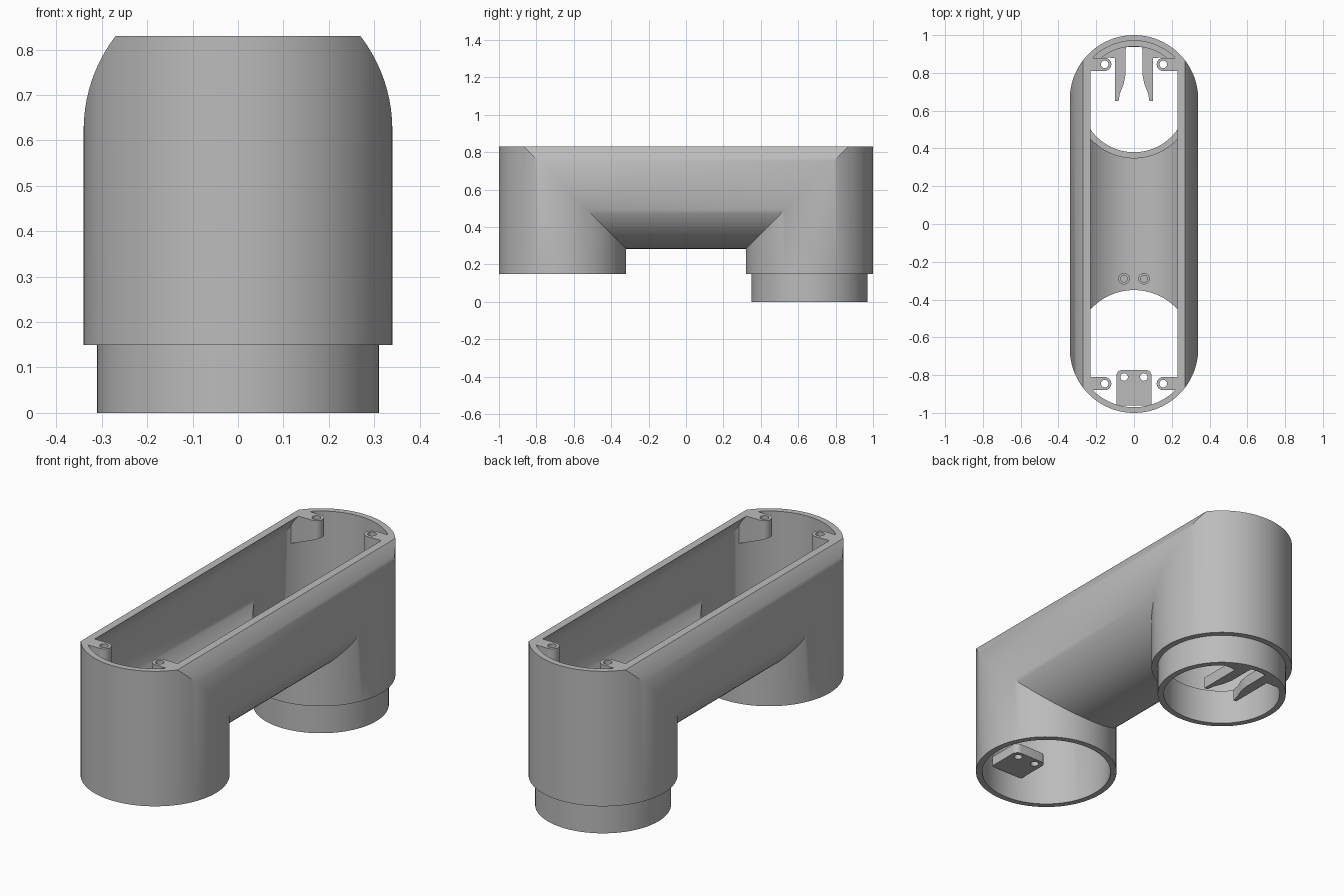
import bpy, bmesh, math
from mathutils import Vector

if "Cube" in bpy.data.objects:
    bpy.data.objects.remove(bpy.data.objects["Cube"], do_unlink=True)

LEG_Y, AXIS_Z, TOP = 0.66, 0.623, 0.83
OUTER, INNER, BORE = 0.34, 0.31, 0.28
SHOULDER = 0.15

grey = bpy.data.materials.new("plain grey")
grey.use_nodes = True
grey.diffuse_color = (0.5, 0.5, 0.5, 1)
grey.node_tree.nodes["Principled BSDF"].inputs["Base Color"].default_value = (0.5, 0.5, 0.5, 1)


def finish(bm, name):
    bmesh.ops.recalc_face_normals(bm, faces=bm.faces[:])
    mesh = bpy.data.meshes.new(name)
    bm.to_mesh(mesh)
    bm.free()
    mesh.materials.append(grey)
    obj = bpy.data.objects.new(name, mesh)
    bpy.context.collection.objects.link(obj)
    return obj


def activate(obj):
    bpy.ops.object.select_all(action='DESELECT')
    obj.select_set(True)
    bpy.context.view_layer.objects.active = obj


def combine(obj, other, operation='DIFFERENCE'):
    """Apply a boolean and discard the helper."""
    mod = obj.modifiers.new("boolean", 'BOOLEAN')
    mod.operation, mod.solver, mod.object = operation, 'EXACT', other
    activate(obj)
    bpy.ops.object.modifier_apply(modifier=mod.name)
    bpy.data.objects.remove(other, do_unlink=True)


def smooth(obj):
    activate(obj)
    bpy.ops.object.shade_smooth_by_angle(angle=math.radians(30))


def arc(cx, cy, r, start, end, steps):
    """Points on an arc, angles in degrees."""
    angles = [math.radians(start + (end - start) * i / steps) for i in range(steps + 1)]
    return [(cx + r * math.cos(a), cy + r * math.sin(a)) for a in angles]


def prism(name, outline, bottom, top):
    """Upright prism; bottom may be a function of x for a sloped underside."""
    low = bottom if callable(bottom) else (lambda x: bottom)
    bm = bmesh.new()
    lower = [bm.verts.new((x, y, low(x))) for x, y in outline]
    upper = [bm.verts.new((x, y, top)) for x, y in outline]
    bm.faces.new(lower)
    bm.faces.new(upper)
    n = len(outline)
    for i in range(n):
        j = (i + 1) % n
        bm.faces.new((lower[i], lower[j], upper[j], upper[i]))
    return finish(bm, name)


def cylinder(name, x, y, r, bottom, top, sides=96):
    return prism(name, arc(x, y, r, 0, 360, sides)[:-1], bottom, top)


def mitred_pipe(name, r, front_end, back_end, trim=False, sides=96):
    """Round pipe: up the front leg, along y, down the back leg."""
    bm = bmesh.new()
    rings = [[], [], [], []]
    for x, v in arc(0, 0, r, 0, 360, sides)[:-1]:
        y = LEG_Y + v
        places = ((-y, front_end), (-y, AXIS_Z + v), (y, AXIS_Z + v), (y, back_end))
        for ring, (py, pz) in zip(rings, places):
            ring.append(bm.verts.new((x, py, pz)))
    for a, b in zip(rings, rings[1:]):
        for i in range(sides):
            j = (i + 1) % sides
            bm.faces.new((a[i], a[j], b[j], b[i]))
    bm.faces.new(rings[0])
    bm.faces.new(rings[-1])
    if trim:
        geom = bm.verts[:] + bm.edges[:] + bm.faces[:]
        cut = bmesh.ops.bisect_plane(bm, geom=geom, plane_co=Vector((0, 0, TOP)),
                                     plane_no=Vector((0, 0, 1)), clear_outer=True)
        edges = [e for e in cut["geom_cut"] if isinstance(e, bmesh.types.BMEdge)]
        bmesh.ops.edgeloop_fill(bm, edges=edges)
    return finish(bm, name)


# Hollow body with a narrower neck under the back leg
body = mitred_pipe("body", OUTER, SHOULDER, SHOULDER, trim=True)
combine(body, cylinder("neck", 0, LEG_Y, INNER, 0, SHOULDER + 0.015), 'UNION')
combine(body, mitred_pipe("cavity", INNER, -0.1, SHOULDER + 0.03))
combine(body, cylinder("bore", 0, LEG_Y, BORE, -0.1, 0.25))
smooth(body)

# Screw bosses under the rim, one in each corner
for side, side_name in ((1, "left"), (-1, "right")):
    for end, end_name in ((1, "back"), (-1, "front")):
        cx, cy, r = 0.155, end * 0.845, 0.035
        outline = [(0.33, cy + r)] + arc(cx, cy, r, 90, 270, 16) + [(0.33, cy - r)]
        outline = [(side * x, y) for x, y in outline]
        boss = prism(f"{end_name}_{side_name}_screw_boss", outline,
                     lambda x: TOP - 0.04 - 0.4 * abs(x), TOP)
        combine(boss, mitred_pipe("clip", 0.325, 0.2, 0.2, trim=True), 'INTERSECT')
        combine(boss, cylinder("screw_hole", side * cx, cy, 0.02, 0.5, 0.9, 24))
        smooth(boss)

# Spring clip: slotted plate with two prongs at the foot of the neck
half = [(0.10, 0.88), (0.10, 0.65), (0.082, 0.65), (0.075, 0.69), (0.055, 0.74), (0.045, 0.79)]
outline = half + arc(0, 0.915, 0.045, 0, 180, 16)
outline += [(-x, y) for x, y in reversed(half)]
outline += arc(0, LEG_Y, 0.29, 130.5, 49.5, 24)
smooth(prism("spring_clip", outline, 0.002, 0.06))

# Mounting tab with two holes inside the front leg
outline = [(0.093, -0.96)] + arc(0.063, -0.803, 0.03, 0, 90, 8)
outline += arc(-0.063, -0.803, 0.03, 90, 180, 8) + [(-0.093, -0.96)]
tab = prism("mounting_tab", outline, 0.28, 0.33)
for x in (-0.052, 0.052):
    combine(tab, cylinder("tab_hole", x, -0.81, 0.02, 0.2, 0.4, 24))
smooth(tab)

# Small blind studs on the floor of the bridge
for x, side_name in ((0.053, "left"), (-0.053, "right")):
    stud = cylinder(f"{side_name}_floor_stud", x, -0.29, 0.03, 0.3, 0.36, 32)
    combine(stud, cylinder("stud_hole", x, -0.29, 0.018, 0.325, 0.4, 24))
    smooth(stud)
